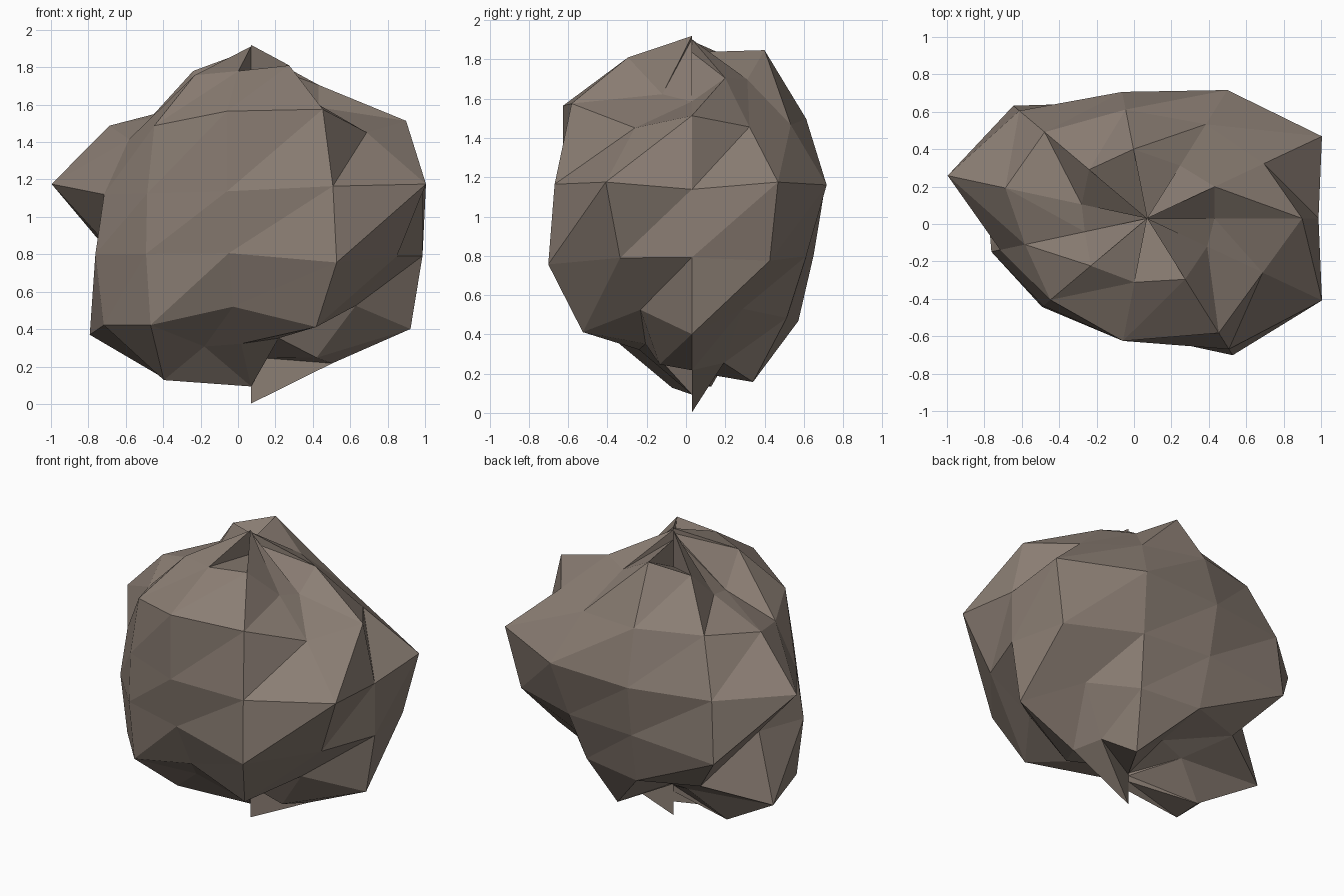
import bpy
import bmesh
from math import sin, cos, pi
from mathutils import Vector

default_cube = bpy.data.objects.get("Cube")
if default_cube:
    bpy.data.objects.remove(default_cube, do_unlink=True)

# Rock: a stretched globe of rings, each corner pushed in or out along its own ray
SEGMENTS = 11
CENTRE = Vector((0.07, 0.03, 0.965))
STRETCH = Vector((1.0, 0.73, 0.83))

# Push of each corner, as a percentage, from the crown to the base.
# The first and last rows are the split tips on the axis.
ring_push = [
    (113, 105, 113, 105, 83, 112, 108, 110, 114, 95, 115),
    (83, 99, 98, 118, 109, 84, 80, 106, 109, 113, 88),
    (106, 95, 97, 103, 107, 101, 87, 101, 116, 118, 94),
    (94, 114, 106, 96, 107, 114, 84, 87, 93, 108, 114),
    (94, 103, 90, 88, 112, 79, 89, 88, 86, 113, 95),
    (109, 84, 93, 96, 94, 115, 105, 105, 86, 107, 85),
    (100, 95, 108, 82, 86, 111, 112, 88, 86, 82, 96),
    (116, 91, 90, 90, 92, 97, 105, 105, 105, 86, 86),
]


def corner(bm, ring, segment, push):
    """Add a vertex on the globe ray for this ring and segment."""
    polar = pi * ring / (len(ring_push) - 1)
    turn = 2 * pi * segment / SEGMENTS
    ray = Vector((sin(polar) * cos(turn), sin(polar) * sin(turn), cos(polar)))
    return bm.verts.new(CENTRE + ray * STRETCH * push / 100)


def make_material(name, colour):
    material = bpy.data.materials.new(name)
    material.use_nodes = True
    material.diffuse_color = colour
    shader = next(n for n in material.node_tree.nodes if n.type == 'BSDF_PRINCIPLED')
    shader.inputs["Base Color"].default_value = colour
    shader.inputs["Roughness"].default_value = 0.9
    return material


bm = bmesh.new()
rings = [[corner(bm, row, column, push) for column, push in enumerate(pushes)]
         for row, pushes in enumerate(ring_push)]

# Two facets per cell; at the tips one of them becomes a small upright wall
for upper, lower in zip(rings, rings[1:]):
    for this in range(SEGMENTS):
        after = (this + 1) % SEGMENTS
        bm.faces.new((upper[this], lower[this], upper[after]))
        bm.faces.new((upper[after], lower[this], lower[after]))

mesh = bpy.data.meshes.new("rock")
bm.to_mesh(mesh)
bm.free()
mesh.materials.append(make_material("brown_grey_stone", (0.26, 0.21, 0.175, 1)))
rock = bpy.data.objects.new("rock", mesh)
bpy.context.collection.objects.link(rock)
